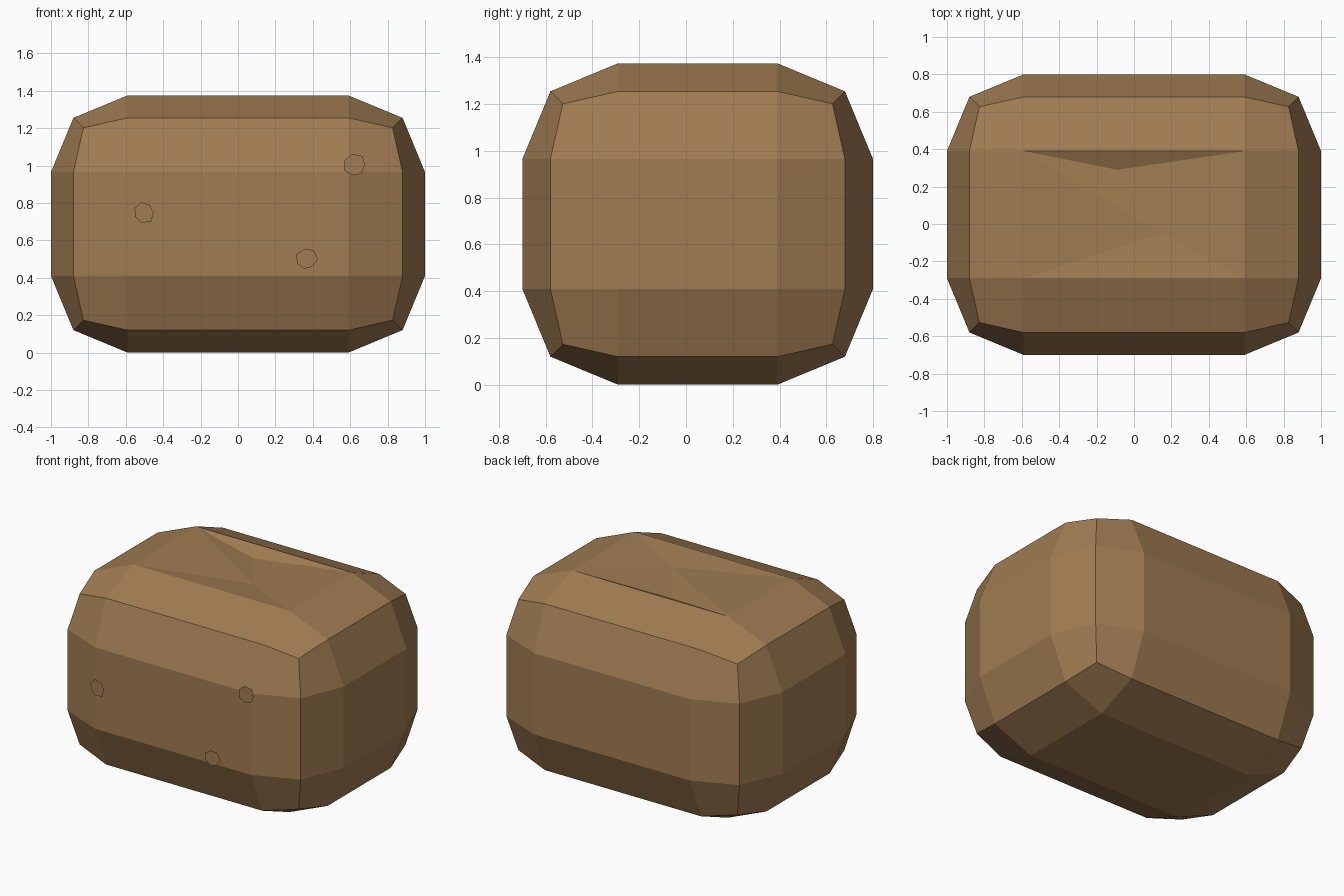
import bpy, bmesh, math, random
from mathutils import Vector

if "Cube" in bpy.data.objects:
    bpy.data.objects.remove(bpy.data.objects["Cube"])

random.seed(4)
brown = bpy.data.materials.new("earth_brown")
brown.diffuse_color = (0.352, 0.202, 0.084, 1)
brown.use_nodes = True
brown.node_tree.nodes["Principled BSDF"].inputs["Base Color"].default_value = brown.diffuse_color


def make_object(name, bm):
    mesh = bpy.data.meshes.new(name)
    bm.to_mesh(mesh)
    bm.free()
    mesh.materials.append(brown)
    obj = bpy.data.objects.new(name, mesh)
    bpy.context.collection.objects.link(obj)
    return obj


# Boulder: box with a wide two-segment bevel
W, D, H, Y = 2.0, 1.5, 1.375, 0.05
bm = bmesh.new()
bmesh.ops.create_cube(bm, size=1)
for v in bm.verts:
    v.co = Vector((v.co.x * W, v.co.y * D + Y, (v.co.z + 0.5) * H))
bmesh.ops.bevel(bm, geom=bm.edges[:], offset=0.41, segments=2, profile=0.5,
                affect='EDGES', clamp_overlap=True)

# Shallow dent in the top face
bm.normal_update()
top = max(bm.faces, key=lambda f: f.calc_center_median().z)
corners = {(v.co.x > 0, v.co.y > Y): v for v in top.verts}
fl, fr = corners[False, False], corners[True, False]
bl, br = corners[False, True], corners[True, True]
bmesh.ops.delete(bm, geom=[top], context='FACES_ONLY')
a = bm.verts.new((-0.09, 0.29, H - 0.045))
b = bm.verts.new((0.15, -0.05, H - 0.03))
for tri in ((fl, fr, b), (fr, br, b), (br, a, b), (br, bl, a), (bl, b, a), (bl, fl, b)):
    bm.faces.new(tri)
bmesh.ops.recalc_face_normals(bm, faces=bm.faces[:])
make_object("boulder", bm)

# Thin pebble flakes just in front of the face
for i, (x, z) in enumerate(((-0.505, 0.75), (0.365, 0.50), (0.625, 1.00))):
    bm = bmesh.new()
    ring = []
    for k in range(7):
        t = 2 * math.pi * k / 7
        r = random.uniform(0.05, 0.066)
        ring.append(bm.verts.new((x + r * math.cos(t), -0.8, z + r * math.sin(t))))
    bm.faces.new(ring)
    make_object(f"flake_{i + 1}", bm)
